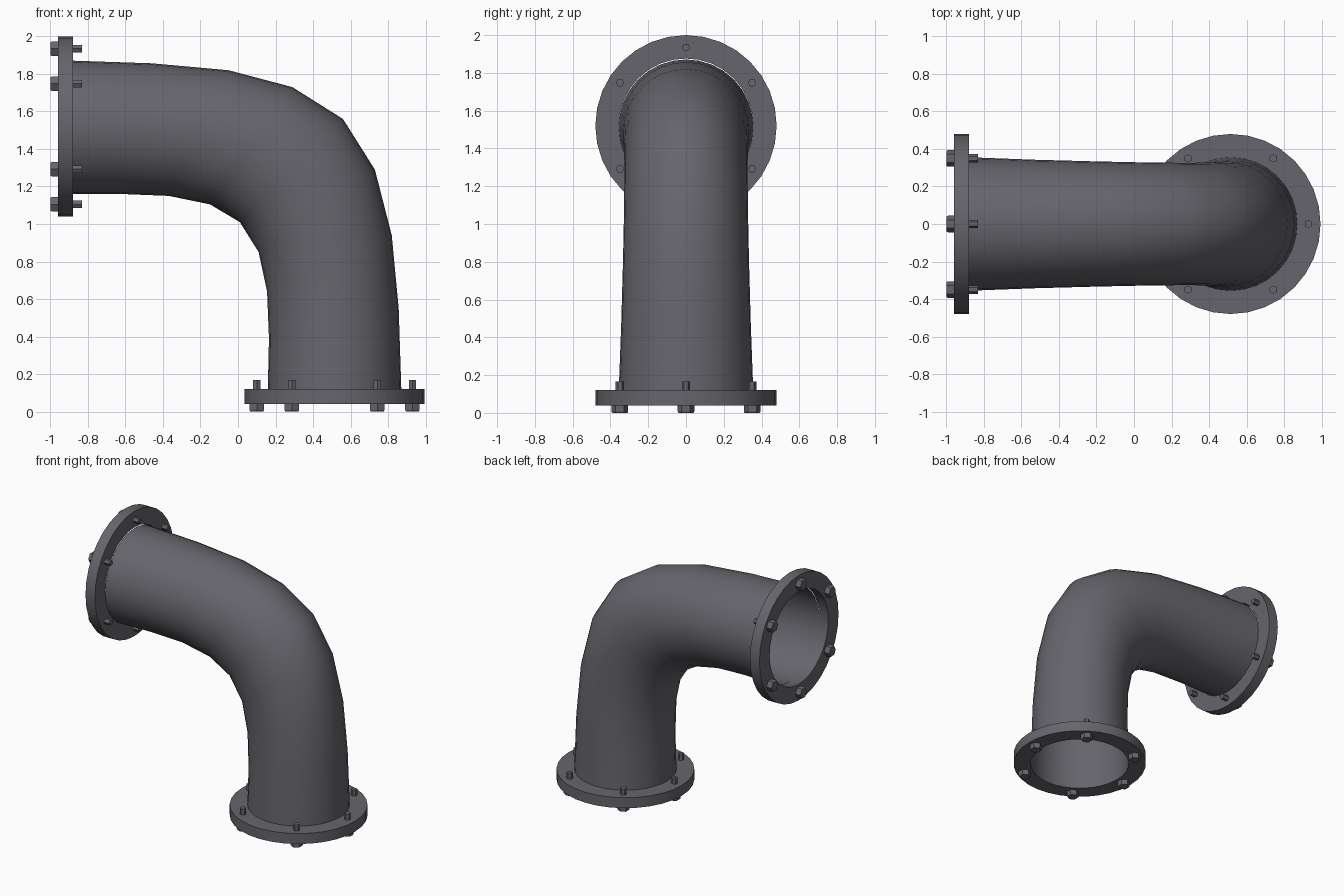
import bpy, math
from mathutils import Matrix, Vector

if "Cube" in bpy.data.objects:
    bpy.data.objects.remove(bpy.data.objects["Cube"])

steel = bpy.data.materials.new("dark grey steel")
steel.diffuse_color = (0.13, 0.13, 0.15, 1)
steel.use_nodes = True
steel.node_tree.nodes["Principled BSDF"].inputs["Base Color"].default_value = steel.diffuse_color


def add_mesh(name, verts, faces, matrix=Matrix(), smooth=None):
    me = bpy.data.meshes.new(name)
    me.from_pydata(verts, [], faces)
    me.materials.append(steel)
    ob = bpy.data.objects.new(name, me)
    bpy.context.collection.objects.link(ob)
    ob.matrix_world = matrix
    if smooth:
        bpy.ops.object.select_all(action='DESELECT')
        ob.select_set(True)
        bpy.context.view_layer.objects.active = ob
        bpy.ops.object.shade_smooth_by_angle(angle=math.radians(smooth))
    return ob


def bridge(rings, n, closed=False):
    """Quads joining consecutive rings of n vertices."""
    pairs = [(i, i + 1) for i in range(rings - 1)]
    if closed:
        pairs.append((rings - 1, 0))
    return [(a * n + j, a * n + (j + 1) % n, b * n + (j + 1) % n, b * n + j)
            for a, b in pairs for j in range(n)]


def circle(r, z, n, cx=0, cy=0, start=0.0):
    return [(cx + r * math.cos(start + math.tau * i / n),
             cy + r * math.sin(start + math.tau * i / n), z) for i in range(n)]


SIDES = 32

# Elbow pipe: elliptical sections between outer and inner bend outlines (x, z)
outer = [(0.871, 0.12), (0.857, 0.55), (0.82, 0.94), (0.73, 1.29), (0.56, 1.56),
         (0.29, 1.73), (-0.05, 1.82), (-0.46, 1.857), (-0.88, 1.871)]
inner = [(0.159, 0.12), (0.165, 0.39), (0.155, 0.64), (0.11, 0.85), (0.01, 1.01),
         (-0.15, 1.105), (-0.37, 1.15), (-0.62, 1.16), (-0.88, 1.159)]
half_width = [0.356, 0.343, 0.334, 0.328, 0.326, 0.328, 0.334, 0.343, 0.356]
verts = []
for o, i, w in zip(outer, inner, half_width):
    mid, arm = (Vector(o) + Vector(i)) / 2, (Vector(o) - Vector(i)) / 2
    for k in range(SIDES):
        a = math.tau * k / SIDES
        p = mid + arm * math.cos(a)
        verts.append((p.x, w * math.sin(a), p.y))
add_mesh("elbow_pipe", verts, bridge(len(outer), SIDES), smooth=40)

# Flange rings and bolts, built along local z and placed at both pipe ends
ends = {"bottom": Matrix.Translation((0.515, 0, 0)),
        "side": Matrix.Translation((-1, 0, 1.52)) @ Matrix.Rotation(math.pi / 2, 4, 'Y')}
bolt_spots = [(0.415, 0), (-0.415, 0)] + [(x, y) for x in (0.228, -0.228)
                                          for y in (0.35, -0.35)]
for end, place in ends.items():
    ring = (circle(0.356, 0.04, SIDES) + circle(0.48, 0.04, SIDES)
            + circle(0.48, 0.12, SIDES) + circle(0.356, 0.12, SIDES))
    faces = bridge(4, SIDES, closed=True)
    add_mesh(end + "_flange", ring, faces, place, smooth=30)

    for b, (x, y) in enumerate(bolt_spots):
        # Hexagonal head outside the flange, hexagonal shank end inside
        for part, r, z0, z1 in (("head", 0.044, 0.0, 0.04), ("shank", 0.022, 0.03, 0.167)):
            rings = [(r * 0.9, z0), (r, z0 + 0.007), (r, z1)] if part == "head" else [(r, z0), (r, z1)]
            v = [p for rr, z in rings for p in circle(rr, z, 6, x, y, math.pi / 2)]
            top = (len(rings) - 1) * 6
            f = bridge(len(rings), 6) + [tuple(range(5, -1, -1)), tuple(range(top, top + 6))]
            add_mesh(f"{end}_bolt_{part}_{b + 1}", v, f, place)
